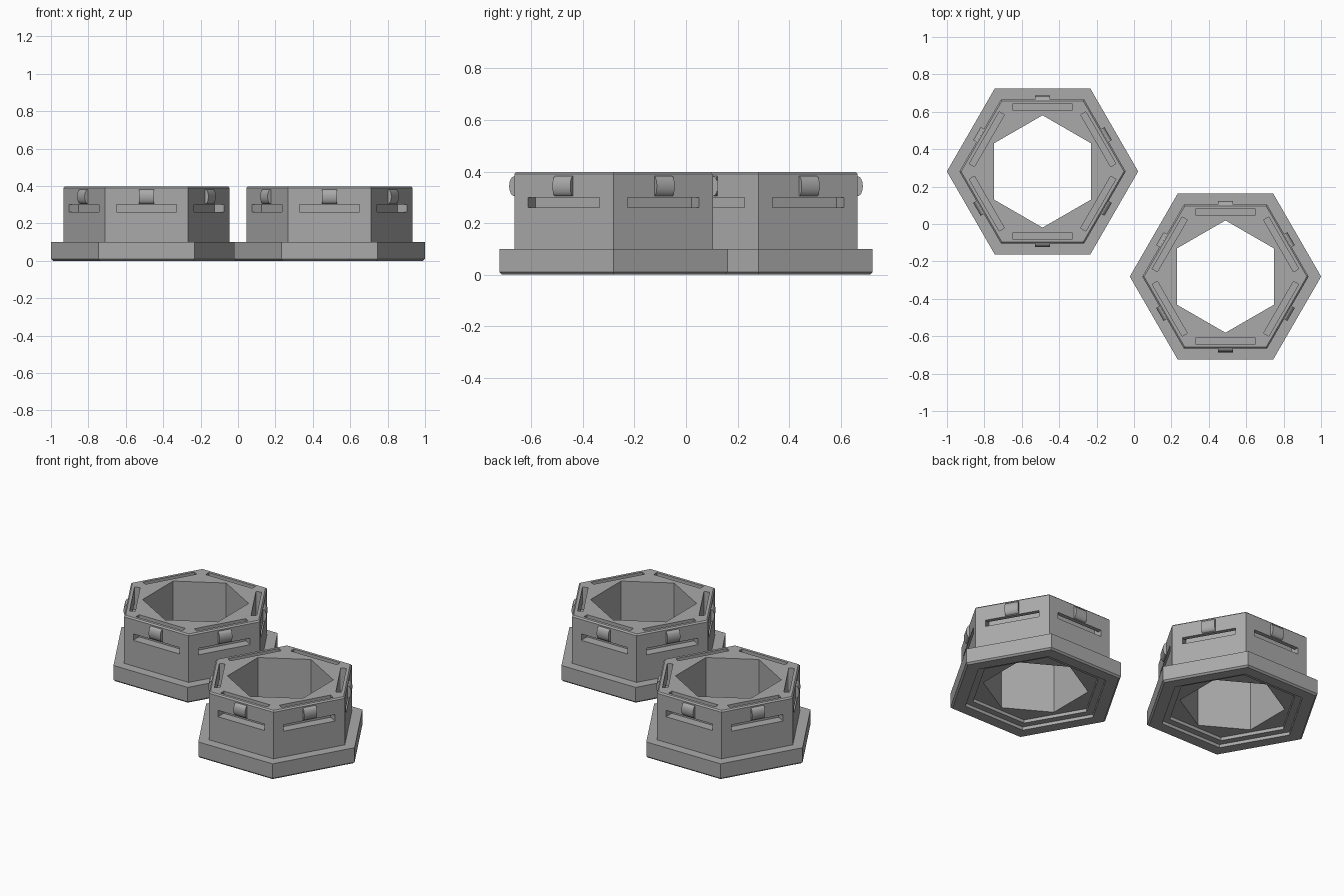
import bpy, bmesh, math
from mathutils import Matrix, Vector

if "Cube" in bpy.data.objects:
    bpy.data.objects.remove(bpy.data.objects["Cube"])

grey = bpy.data.materials.new("light grey plastic")
grey.diffuse_color = (0.40, 0.40, 0.40, 1)
grey.use_nodes = True
grey.node_tree.nodes["Principled BSDF"].inputs["Base Color"].default_value = grey.diffuse_color


def add_object(name, bm):
    bmesh.ops.recalc_face_normals(bm, faces=bm.faces)
    mesh = bpy.data.meshes.new(name)
    bm.to_mesh(mesh)
    bm.free()
    mesh.materials.append(grey)
    ob = bpy.data.objects.new(name, mesh)
    bpy.context.collection.objects.link(ob)
    return ob


def hex_loft(name, rings, turn=0):
    """Stack of hexagons given as (flat-to-centre distance, z)."""
    bm = bmesh.new()
    loops = []
    for apothem, z in rings:
        r = apothem / math.cos(math.pi / 6)
        loops.append([bm.verts.new((r * math.cos(math.radians(60 * i + turn)),
                                    r * math.sin(math.radians(60 * i + turn)), z))
                      for i in range(6)])
    for low, high in zip(loops, loops[1:]):
        for i in range(6):
            j = (i + 1) % 6
            bm.faces.new((low[i], low[j], high[j], high[i]))
    bm.faces.new(loops[0][::-1])
    bm.faces.new(loops[-1])
    return add_object(name, bm)


def six_prisms(name, profile, half_width):
    """Extrude a (distance from centre, z) profile sideways on all six faces."""
    bm = bmesh.new()
    for k in range(6):
        rot = Matrix.Rotation(math.radians(30 + 60 * k), 3, 'Z')
        ends = [[bm.verts.new(rot @ Vector((d, s * half_width, z))) for d, z in profile]
                for s in (-1, 1)]
        n = len(profile)
        for i in range(n):
            j = (i + 1) % n
            bm.faces.new((ends[0][i], ends[0][j], ends[1][j], ends[1][i]))
        bm.faces.new(ends[0][::-1])
        bm.faces.new(ends[1])
    return add_object(name, bm)


def cut(ob, cutter):
    cutter.hide_render = True
    mod = ob.modifiers.new("cut", 'BOOLEAN')
    mod.operation = 'DIFFERENCE'
    mod.solver = 'EXACT'
    mod.object = cutter
    bpy.context.view_layer.objects.active = ob
    bpy.ops.object.modifier_apply(modifier=mod.name)
    bpy.data.objects.remove(cutter)


# Hexagonal holder: wide foot with bevelled bottom edge, body with bevelled rim
holder = hex_loft("left_holder", [(0.433, 0), (0.443, 0.01), (0.443, 0.1), (0.385, 0.1),
                                  (0.385, 0.39), (0.377, 0.398)])

# Stepped recess under the foot
cut(holder, hex_loft("recess_cutter", [(0.365, -0.1), (0.365, 0.02), (0.325, 0.02),
                                       (0.325, 0.04)]))

# Central through hole, turned so its points face front and back
cut(holder, hex_loft("hole_cutter", [(0.26, -0.2), (0.26, 0.6)], turn=30))

# Slots that open on the rim and on the side faces
cut(holder, six_prisms("slot_cutter", [(0.328, 0.26), (0.45, 0.26), (0.45, 0.30),
                                       (0.36, 0.30), (0.36, 0.5), (0.328, 0.5)], 0.16))

# Rounded catches above the side slots
arc = [(0.38, 0.304)]
for i in range(13):
    a = math.pi * (i / 12 - 0.5)
    arc.append((0.384 + 0.021 * math.cos(a), 0.343 + 0.039 * math.sin(a)))
arc.append((0.38, 0.382))
catches = six_prisms("left_catches", arc, 0.04)
for poly in catches.data.polygons:
    poly.use_smooth = True
bpy.ops.object.select_all(action='DESELECT')
catches.select_set(True)
bpy.context.view_layer.objects.active = catches
bpy.ops.object.shade_smooth_by_angle(angle=math.radians(35))

# Second holder placed diagonally opposite
for ob in (holder, catches):
    twin = ob.copy()
    twin.data = ob.data.copy()
    twin.name = ob.name.replace("left", "right")
    bpy.context.collection.objects.link(twin)
    ob.location = (-0.489, 0.281, 0)
    twin.location = (0.489, -0.281, 0)
